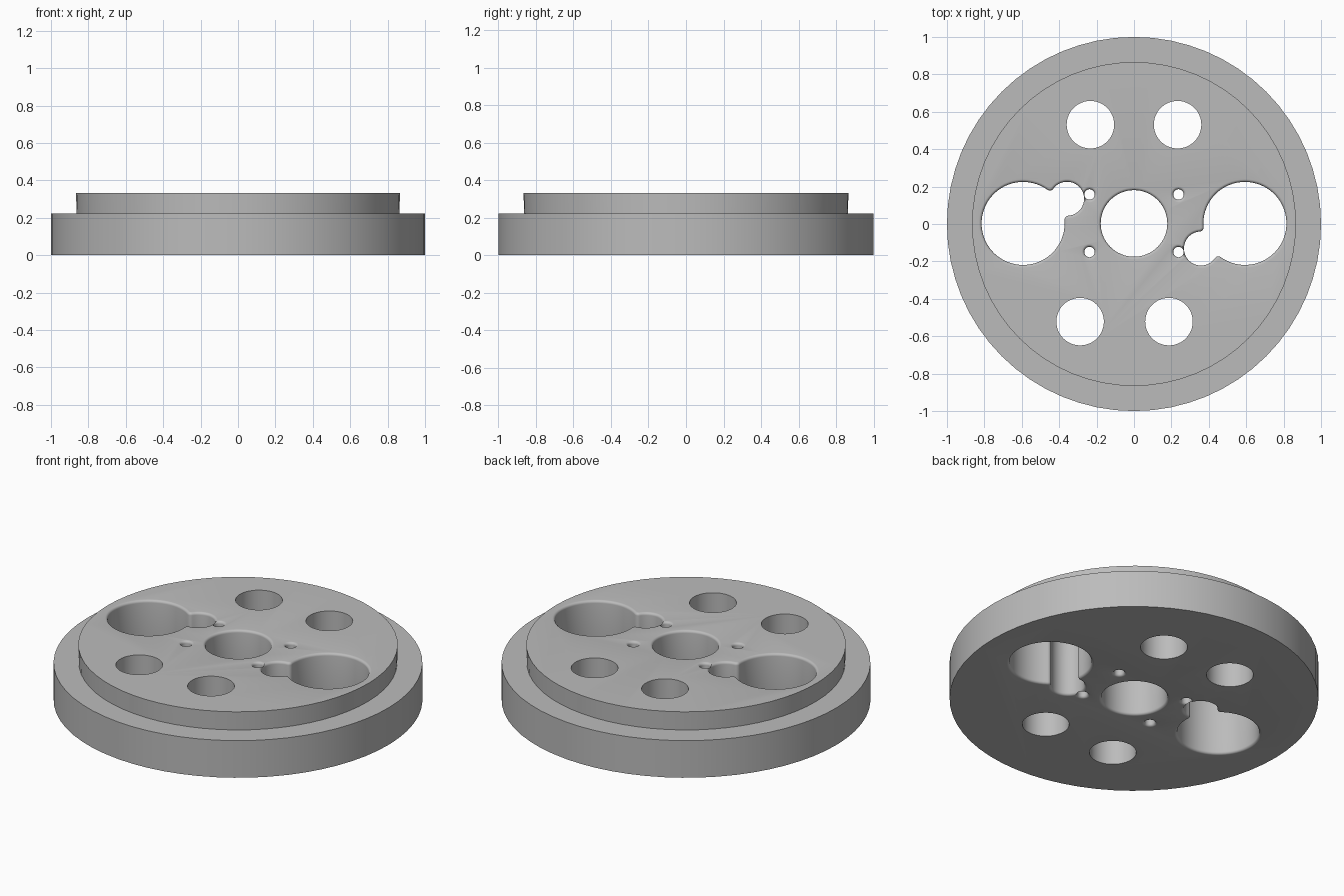
import bpy
import bmesh
from math import cos, sin, pi, atan2, sqrt, radians
from mathutils import Vector

cube = bpy.data.objects.get("Cube")
if cube:
    bpy.data.objects.remove(cube)

TOP, STEP = 0.332, 0.222
ROUND = 0.015  # rim rounding of the bored holes

grey = bpy.data.materials.new("plain grey")
grey.use_nodes = True
colour = (0.5, 0.5, 0.5, 1)
grey.diffuse_color = colour
grey.node_tree.nodes["Principled BSDF"].inputs["Base Color"].default_value = colour


def loft(name, rings):
    """Closed solid through equal-length rings, bottom to top."""
    bm = bmesh.new()
    loops = [[bm.verts.new(p) for p in ring] for ring in rings]
    n = len(loops[0])
    for a, b in zip(loops, loops[1:]):
        for i in range(n):
            j = (i + 1) % n
            bm.faces.new((a[i], a[j], b[j], b[i]))
    bm.faces.new(loops[0][::-1])
    bm.faces.new(loops[-1])
    bmesh.ops.recalc_face_normals(bm, faces=bm.faces)
    mesh = bpy.data.meshes.new(name)
    bm.to_mesh(mesh)
    bm.free()
    obj = bpy.data.objects.new(name, mesh)
    bpy.context.collection.objects.link(obj)
    mesh.materials.append(grey)
    return obj


def arc(c, r, a0, a1, n):
    return [(c[0] + r * cos(a0 + (a1 - a0) * i / n),
             c[1] + r * sin(a0 + (a1 - a0) * i / n)) for i in range(n)]


def circle(c, r, n=64):
    return lambda grow: arc(c, r + grow, 0, 2 * pi, n)


def keyhole(c, r, c2, r2, f=0.022):
    """Two overlapping circles whose necks are rounded by radius f."""
    c, c2 = Vector(c), Vector(c2)
    d = (c2 - c).length
    axis = (c2 - c).normalized()
    side = Vector((-axis.y, axis.x))
    base = atan2(axis.y, axis.x)
    along = (d * d + (r + f) ** 2 - (r2 + f) ** 2) / (2 * d)
    off = sqrt((r + f) ** 2 - along ** 2)
    a, b = atan2(off, along), atan2(off, along - d)
    upper, lower = c + axis * along + side * off, c + axis * along - side * off

    def outline(g):
        return (arc(c, r + g, base + a, base + 2 * pi - a, 56)
                + arc(lower, f - g, base + pi - a, base + pi - b, 8)
                + arc(c2, r2 + g, base - b, base + b, 32)
                + arc(upper, f - g, base + b + pi, base + a + pi, 8))
    return outline


def cutter(outline, rounded):
    levels = [(-0.05, 0), (TOP + 0.05, 0)]
    if rounded:
        curve = [(ROUND * (1 - cos(t)), ROUND * (1 - sin(t)))
                 for t in (i * pi / 10 for i in range(6))]
        upper = [(TOP - ROUND + ROUND * sin(t), ROUND * (1 - cos(t)))
                 for t in (i * pi / 10 for i in range(6))]
        lower = [(TOP - z, g) for z, g in reversed(upper)]
        levels = [(-0.05, ROUND)] + lower + upper + [(TOP + 0.05, ROUND)]
    rings = [[(x, y, z) for x, y in outline(g)] for z, g in levels]
    obj = loft("hole_cutter", rings)
    obj.hide_render = True
    return obj


# Stepped round body
body_profile = [(1, 0), (1, STEP), (0.863, STEP), (0.866, TOP)]
body = loft("stepped_disc", [[(x, y, z) for x, y in arc((0, 0), r, 0, 2 * pi, 64)]
                             for r, z in body_profile])

# Centre bore, pin holes and keyhole pockets have rounded rims
rounded = [circle((0, 0.003), 0.178),
           keyhole((-0.593, 0.003), 0.222, (-0.358, 0.135), 0.091),
           keyhole((0.593, 0.003), 0.222, (0.358, -0.131), 0.091)]
rounded += [circle((x, y), 0.028, 24) for x in (-0.238, 0.238) for y in (0.158, -0.15)]

# Four plain through holes
plain = [circle(c, 0.127, 48) for c in
         ((-0.233, 0.531), (0.233, 0.531), (-0.288, -0.522), (0.187, -0.522))]

cutters = [cutter(o, True) for o in rounded] + [cutter(o, False) for o in plain]
for c in cutters:
    mod = body.modifiers.new("bore", 'BOOLEAN')
    mod.operation = 'DIFFERENCE'
    mod.solver = 'EXACT'
    mod.object = c

# Bake the bores, then drop the cutters
bpy.context.view_layer.update()
cut_mesh = bpy.data.meshes.new_from_object(
    body.evaluated_get(bpy.context.evaluated_depsgraph_get()))
body.modifiers.clear()
body.data = cut_mesh
for c in cutters:
    bpy.data.objects.remove(c)

bpy.ops.object.select_all(action='DESELECT')
body.select_set(True)
bpy.context.view_layer.objects.active = body
bpy.ops.object.shade_smooth_by_angle(angle=radians(30))
